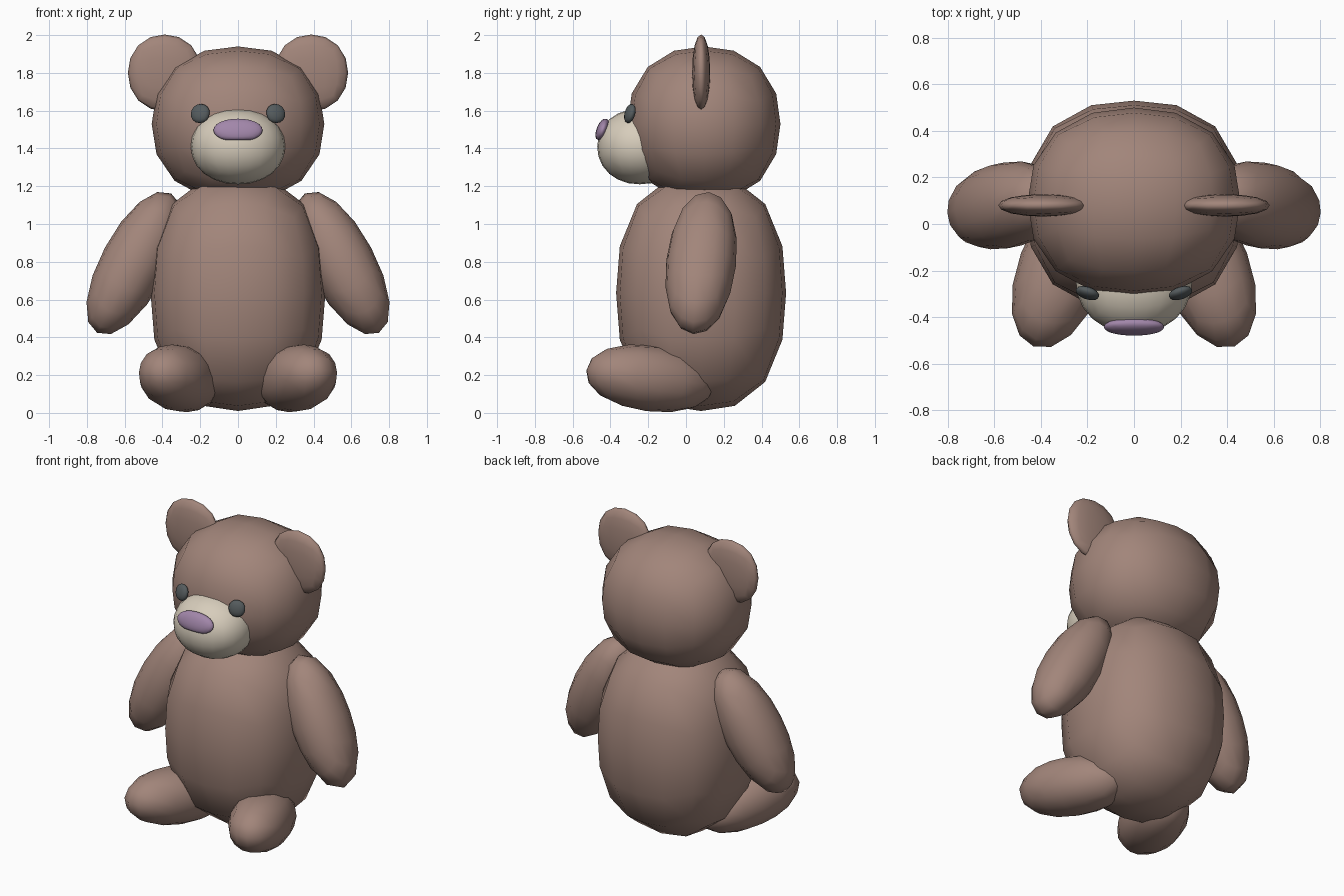
import bpy, bmesh, math
from math import radians, tan, pi
from mathutils import Vector

if "Cube" in bpy.data.objects:
    bpy.data.objects.remove(bpy.data.objects["Cube"])


def material(name, rgb):
    m = bpy.data.materials.new(name)
    m.diffuse_color = (*rgb, 1)
    m.use_nodes = True
    m.node_tree.nodes["Principled BSDF"].inputs["Base Color"].default_value = m.diffuse_color
    return m


FUR = material("brown_fur", (0.36, 0.235, 0.195))
CREAM = material("cream", (0.68, 0.61, 0.50))
MAUVE = material("mauve", (0.36, 0.24, 0.40))
DARK = material("dark_grey", (0.09, 0.105, 0.11))


def blob(name, loc, radii, mat, rot=(0, 0, 0), power=2.1, cuts=3):
    """Rounded cube-sphere: four quads per cube edge, slightly boxy for power > 2."""
    bm = bmesh.new()
    bmesh.ops.create_cube(bm, size=2)
    bmesh.ops.subdivide_edges(bm, edges=bm.edges[:], cuts=cuts, use_grid_fill=True)
    for v in bm.verts:
        d = Vector([tan(c * pi / 4) for c in v.co])
        n = sum(abs(c) ** power for c in d) ** (1 / power)
        v.co = Vector([c / n * r for c, r in zip(d, radii)])
    for f in bm.faces:
        f.smooth = True
    me = bpy.data.meshes.new(name)
    bm.to_mesh(me)
    bm.free()
    me.materials.append(mat)
    ob = bpy.data.objects.new(name, me)
    ob.location = loc
    ob.rotation_euler = [radians(a) for a in rot]
    bpy.context.collection.objects.link(ob)
    return ob


def pair(name, loc, radii, mat, rot=(0, 0, 0), **kw):
    for side, s in (("right", 1), ("left", -1)):
        blob(f"{name}_{side}", (s * loc[0], loc[1], loc[2]), radii, mat,
             (rot[0], s * rot[1], s * rot[2]), **kw)


# torso and head
blob("body", (0, 0.08, 0.635), (0.463, 0.45, 0.625), FUR, power=2.45)
blob("head", (0, 0.095, 1.53), (0.457, 0.405, 0.41), FUR, power=2.25)

# limbs
pair("arm", (0.55, 0.08, 0.793), (0.175, 0.185, 0.42), FUR, (-6, -28, 0))
pair("leg", (0.31, -0.19, 0.183), (0.187, 0.36, 0.175), FUR, (-7, 0, 20))

# flat ears
pair("ear", (0.388, 0.08, 1.80), (0.195, 0.048, 0.203), FUR)

# face
blob("muzzle", (0, -0.245, 1.41), (0.25, 0.225, 0.2), CREAM, cuts=5)
nose = blob("nose", (0, -0.442, 1.497), (0.13, 0.032, 0.063), MAUVE, (-20, 0, 0), cuts=5)
for v in nose.data.vertices:      # flatter underside
    v.co.z = max(v.co.z, -0.056)
pair("eye", (0.2, -0.297, 1.585), (0.052, 0.024, 0.052), DARK, (-15, 0, 18))
